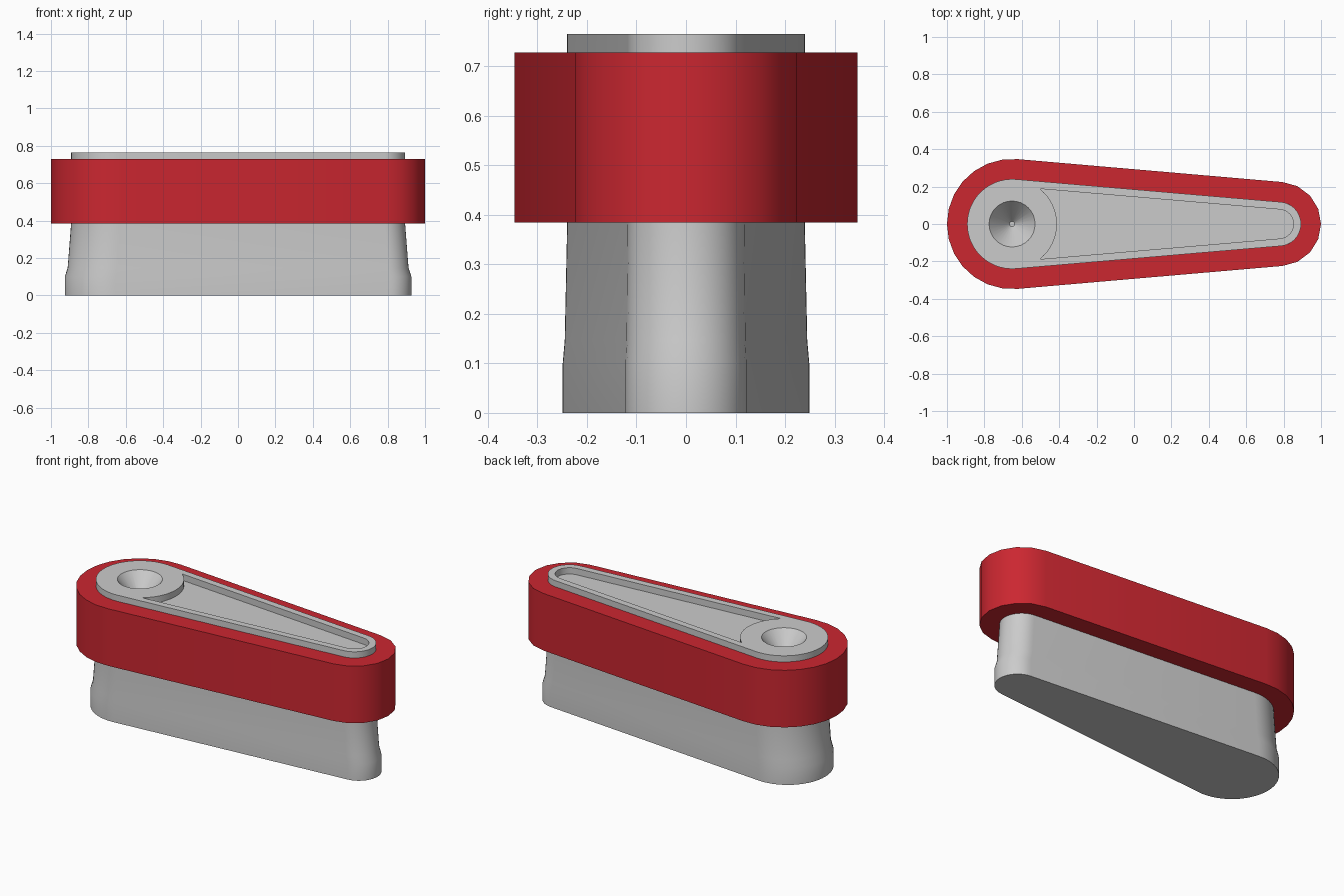
import bpy, bmesh
from math import acos, atan, cos, sin, pi, sqrt, radians

if "Cube" in bpy.data.objects:
    bpy.data.objects.remove(bpy.data.objects["Cube"])

XL, XR = -0.652, 0.775          # centres of the big and small ends
TOP = 0.765


def arc(cx, r, a0, a1, n):
    return [(cx + r * cos(a0 + (a1 - a0) * i / n), r * sin(a0 + (a1 - a0) * i / n))
            for i in range(n + 1)]


def teardrop(r1, r2, n1, n2):
    """Two circles of different size joined by their tangents."""
    t = acos((r1 - r2) / (XR - XL))
    return arc(XR, r2, -t, t, n2) + arc(XL, r1, t, 2 * pi - t, n1)


def loft(name, rings, caps=True):
    """Skin a stack of (outline, z) rings; close with caps or back to the start."""
    bm = bmesh.new()
    loops = [[bm.verts.new((x, y, z)) for x, y in pts] for pts, z in rings]
    pairs = list(zip(loops, loops[1:]))
    if not caps:
        pairs.append((loops[-1], loops[0]))
    for a, b in pairs:
        n = len(a)
        for i in range(n):
            j = (i + 1) % n
            bm.faces.new((a[i], a[j], b[j], b[i]))
    if caps:
        bm.faces.new(loops[0][::-1])
        bm.faces.new(loops[-1])
    bmesh.ops.recalc_face_normals(bm, faces=bm.faces)
    mesh = bpy.data.meshes.new(name)
    bm.to_mesh(mesh)
    bm.free()
    ob = bpy.data.objects.new(name, mesh)
    bpy.context.collection.objects.link(ob)
    return ob


def activate(ob):
    bpy.ops.object.select_all(action='DESELECT')
    ob.select_set(True)
    bpy.context.view_layer.objects.active = ob


def cut(ob, cutter):
    cutter.hide_render = True
    mod = ob.modifiers.new("cut", 'BOOLEAN')
    mod.operation = 'DIFFERENCE'
    mod.solver = 'EXACT'
    mod.object = cutter
    activate(ob)
    bpy.ops.object.modifier_apply(modifier=mod.name)
    bpy.data.objects.remove(cutter)


def scaled(pts, s):
    return [(x * s, y * s) for x, y in pts]


# Grey core: flared foot, slight taper, straight top
base = teardrop(0.24, 0.118, 28, 20)
core = loft("core", [(scaled(base, s), z) for s, z in
                     ((1.038, 0), (1.038, 0.1), (1.021, 0.147), (1.0, 0.388), (1.0, TOP))])

# Shallow pocket in the arm, ending at the round boss
t = acos((0.20 - 0.078) / (XR - XL))
p = t - atan(sqrt(0.24 ** 2 - 0.20 ** 2) / 0.20)
pocket = arc(XR, 0.078, -t, t, 16) + arc(XL, 0.24, p, -p, 16)
cut(core, loft("pocket_cutter", [(pocket, 0.727), (pocket, TOP + 0.1)]))

# Conical dimple in the boss
def circle(r):
    return arc(XL, r, 0, 2 * pi, 32)[:-1]

cut(core, loft("dimple_cutter", [(circle(0.014), TOP - 0.13), (circle(0.123), TOP),
                                 (circle(0.123), TOP + 0.1)]))

# Red band around the core
outer = teardrop(0.348, 0.225, 14, 8)
inner = teardrop(0.24, 0.118, 14, 8)
band = loft("band", [(outer, 0.385), (outer, 0.728), (inner, 0.728), (inner, 0.385)],
            caps=False)
red = bpy.data.materials.new("red")
red.diffuse_color = (0.6, 0.02, 0.03, 1)
red.use_nodes = True
red.node_tree.nodes["Principled BSDF"].inputs["Base Color"].default_value = red.diffuse_color
band.data.materials.append(red)

for ob in (core, band):
    activate(ob)
    bpy.ops.object.shade_smooth_by_angle(angle=radians(30))
